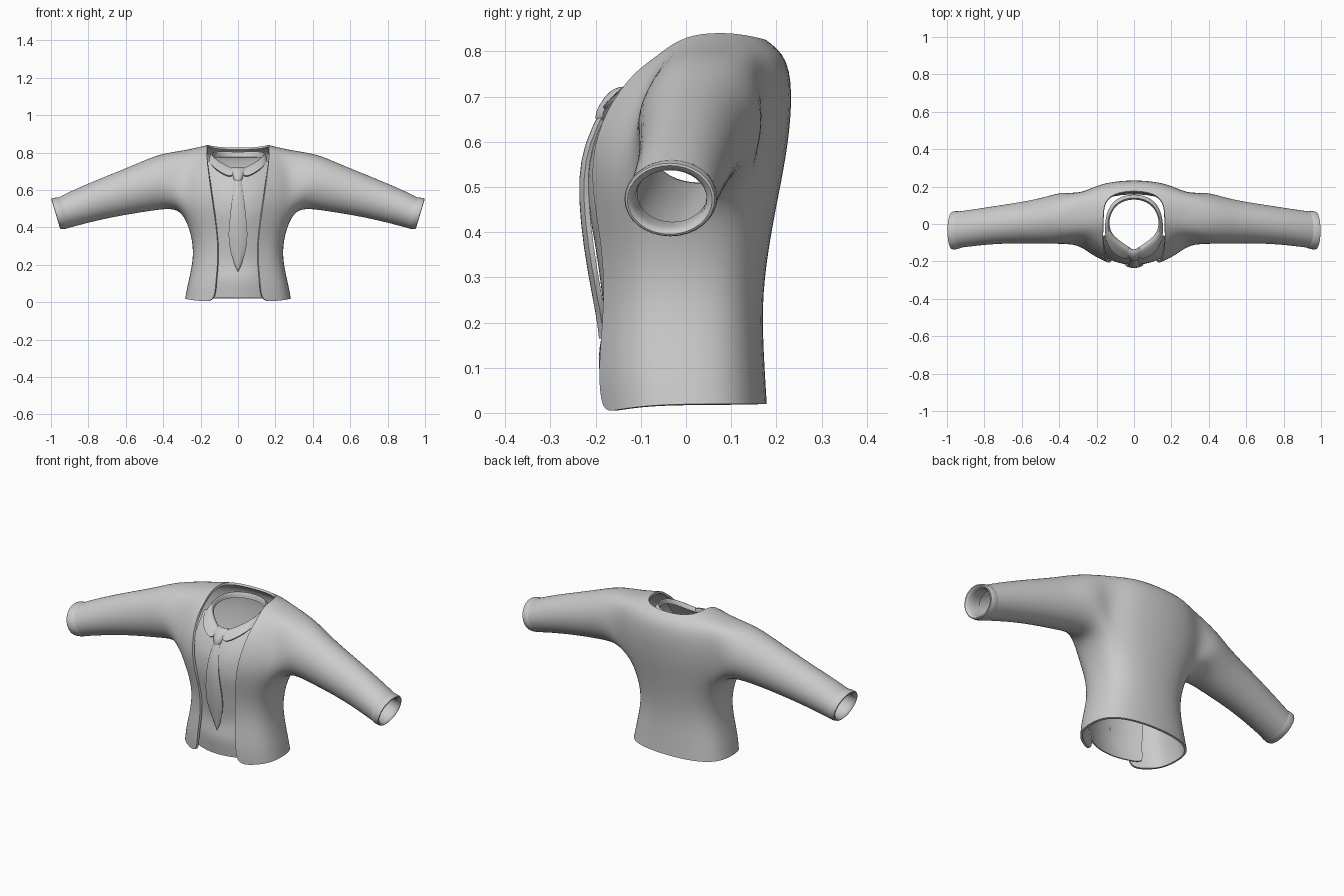
import bpy, math

cloth = bpy.data.materials.new("light_grey_cloth")
cloth.diffuse_color = (0.6, 0.6, 0.6, 1)


def make(name, verts, faces, mirror=False, sub=2, thick=0.012, angle=40):
    me = bpy.data.meshes.new(name)
    me.from_pydata(verts, [], faces)
    me.materials.append(cloth)
    ob = bpy.data.objects.new(name, me)
    bpy.context.collection.objects.link(ob)
    if mirror:
        m = ob.modifiers.new("mirror", 'MIRROR')
        m.merge_threshold = 0.002
    if sub:
        ob.modifiers.new("smooth", 'SUBSURF').levels = sub
    if thick:
        s = ob.modifiers.new("thickness", 'SOLIDIFY')
        s.thickness, s.offset = thick, -1
    bpy.ops.object.select_all(action='DESELECT')
    ob.select_set(True)
    bpy.context.view_layer.objects.active = ob
    bpy.ops.object.convert(target='MESH')
    bpy.ops.object.shade_smooth_by_angle(angle=math.radians(angle))
    return ob


def grid_faces(rows, cols, skip=lambda r, c: False):
    return [(r * cols + c, r * cols + c + 1, (r + 1) * cols + c + 1, (r + 1) * cols + c)
            for r in range(rows - 1) for c in range(cols - 1) if not skip(r, c)]


def spow(v, p=0.75):
    return math.copysign(abs(v) ** p, v)


def interp(table, z):
    for (a, ya), (b, yb) in zip(table, table[1:]):
        if z <= b:
            return ya + (yb - ya) * max(0, (z - a) / (b - a))
    return table[-1][1]


# Jacket torso rows: z front, z side, z back, half width, y front, y back, front edge x
TORSO = [
    (0.00, 0.02, 0.02, 0.287, -0.188, 0.185, 0.125),
    (0.10, 0.10, 0.10, 0.272, -0.195, 0.180, 0.120),
    (0.24, 0.24, 0.24, 0.238, -0.180, 0.173, 0.105),
    (0.36, 0.36, 0.36, 0.252, -0.185, 0.188, 0.112),
    (0.46, 0.46, 0.46, 0.290, -0.203, 0.207, 0.125),
    (0.56, 0.56, 0.56, 0.320, -0.212, 0.228, 0.140),
    (0.67, 0.67, 0.68, 0.320, -0.180, 0.243, 0.155),
    (0.755, 0.815, 0.785, 0.285, -0.115, 0.235, 0.165),
    (0.785, 0.843, 0.825, 0.165, -0.070, 0.180, 0.165),
]
ANGLES = [0, 40, 60, 80, 100, 122, 150, 180]
NC = len(ANGLES)
verts = []
for zf, zs, zb, hw, yf, yb, xe in TORSO:
    cy, ry = (yf + yb) / 2, (yb - yf) / 2
    for k, deg in enumerate(ANGLES):
        t = math.radians(deg)
        s, c = math.sin(t), math.cos(t)
        x = hw * spow(s) if k < NC - 1 else 0.0
        if deg < 90:
            x = max(x, xe)
        z = zs + ((zf if c > 0 else zb) - zs) * abs(c) ** 1.5
        verts.append((x, cy - ry * spow(c), z))
faces = grid_faces(len(TORSO), NC, lambda r, c: 4 <= r <= 6 and 2 <= c <= 4)

# Sleeve rings grow out of the armhole: x, y centre, z centre, y radius, z radius
SLEEVE = [
    (0.38, 0.035, 0.650, 0.148, 0.150),
    (0.50, 0.015, 0.615, 0.124, 0.131),
    (0.70, 0.000, 0.560, 0.107, 0.108),
    (0.86, -0.020, 0.507, 0.102, 0.094),
    (0.935, -0.030, 0.478, 0.102, 0.086),
]


def ring(x, cy, cz, ry, rz, n=12, tilt=0.3):
    out = []
    for i in range(n):
        a = math.radians(225 + 360 * i / n)
        dz = rz * math.sin(a)
        out.append((x + tilt * dz, cy + ry * math.cos(a), cz + dz))
    return out


hole = [4 * NC + c for c in (2, 3, 4, 5)] + [r * NC + 5 for r in (5, 6, 7)]
hole += [7 * NC + c for c in (4, 3, 2)] + [r * NC + 2 for r in (6, 5)]
prev = hole
for spec in SLEEVE:
    base = len(verts)
    verts += ring(*spec)
    new = list(range(base, base + 12))
    faces += [(prev[i], prev[(i + 1) % 12], new[(i + 1) % 12], new[i]) for i in range(12)]
    prev = new
make("jacket", verts, faces, mirror=True)

# Shirt cuffs: outer wall, rolled rim and inner wall
CUFF = [
    (0.915, -0.030, 0.483, 0.092, 0.078),
    (0.932, -0.031, 0.478, 0.104, 0.086),
    (0.970, -0.035, 0.473, 0.106, 0.086),
    (0.978, -0.036, 0.471, 0.098, 0.080),
    (0.965, -0.036, 0.471, 0.080, 0.062),
    (0.900, -0.030, 0.485, 0.080, 0.064),
]
cv, cf = [], []
for spec in CUFF:
    cv += ring(*spec, n=16)
for r in range(len(CUFF) - 1):
    for i in range(16):
        j = (i + 1) % 16
        cf.append((r * 16 + i, r * 16 + j, r * 16 + 16 + j, r * 16 + 16 + i))
make("shirt_cuffs", cv, cf, mirror=True, sub=1, thick=0)

# Shirt front panel seen between the jacket edges
SHIRT_Y = [(0.03, -0.183), (0.12, -0.197), (0.21, -0.180), (0.35, -0.198), (0.48, -0.222),
           (0.58, -0.215), (0.66, -0.180), (0.72, -0.135), (0.78, -0.09)]
sv = []
ROWS, COLS = 15, 9
for r in range(ROWS):
    for c in range(COLS):
        x = -0.17 + 0.34 * c / (COLS - 1)
        top = 0.69 + 0.45 * abs(x)
        z = 0.025 + (top - 0.025) * r / (ROWS - 1)
        sv.append((x, interp(SHIRT_Y, z) + 1.7 * x * x, z))
make("shirt_front", sv, grid_faces(ROWS, COLS), sub=1, thick=0.006)

# Folded shirt collar: outer lower edge, fold and inner stand
LOWER = [(0.03, -0.195, 0.662), (0.095, -0.172, 0.695), (0.155, -0.105, 0.740),
         (0.160, 0.03, 0.785), (0.115, 0.135, 0.785), (0, 0.168, 0.782)]
UPPER = [(0.012, -0.150, 0.722), (0.085, -0.105, 0.757), (0.140, -0.05, 0.793),
         (0.140, 0.04, 0.815), (0.095, 0.118, 0.818), (0, 0.148, 0.816)]
STAND = [(0.004, -0.135, 0.690), (0.080, -0.090, 0.725), (0.132, -0.04, 0.760),
         (0.134, 0.04, 0.775), (0.092, 0.112, 0.775), (0, 0.140, 0.775)]
make("shirt_collar", LOWER + UPPER + STAND, grid_faces(3, 6), mirror=True, thick=0.008)


# Tie pieces: z, half width, y of the raised middle
def strip(name, rows, bulge, thick):
    v = []
    for z, w, y in rows:
        for f in (-1, -0.6, 0, 0.6, 1):
            v.append((w * f, y + bulge * f * f, z))
    make(name, v, grid_faces(len(rows), 5), sub=1, thick=thick)


strip("tie_blade", [(0.165, 0.003, -0.194), (0.21, 0.024, -0.199), (0.32, 0.055, -0.221),
                    (0.42, 0.047, -0.235), (0.52, 0.036, -0.241), (0.60, 0.027, -0.226),
                    (0.67, 0.019, -0.190)], 0.012, 0.012)
strip("tie_knot", [(0.645, 0.019, -0.200), (0.66, 0.024, -0.206), (0.70, 0.034, -0.184),
                   (0.72, 0.034, -0.160), (0.722, 0.030, -0.140)], 0.018, 0.015)
